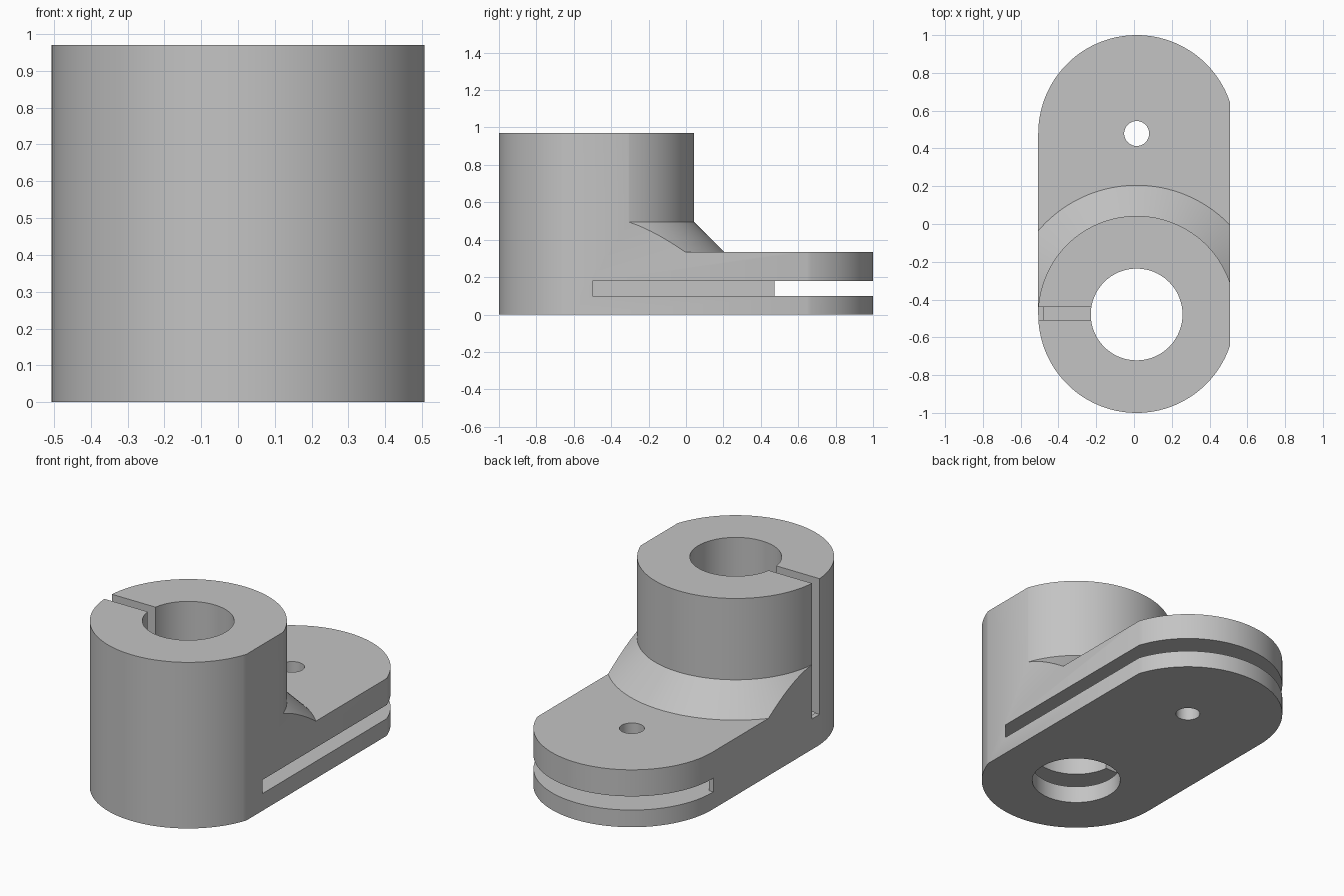
import bpy, bmesh
from math import pi, cos, sin, acos

if "Cube" in bpy.data.objects:
    bpy.data.objects.remove(bpy.data.objects["Cube"], do_unlink=True)

CX, CY, R = 0.014, 0.479, 0.521      # axis offset, axis distance, end radius
FLAT = 0.507                         # flat on the left side
BASE_H, TOP_H = 0.335, 0.97
SLOT_LOW, SLOT_HIGH = 0.1, 0.18

grey = bpy.data.materials.new("machined grey")
grey.use_nodes = True
colour = (0.55, 0.55, 0.55, 1)
grey.diffuse_color = colour
grey.node_tree.nodes["Principled BSDF"].inputs["Base Color"].default_value = colour


def make_object(name, bm):
    bmesh.ops.recalc_face_normals(bm, faces=bm.faces)
    mesh = bpy.data.meshes.new(name)
    bm.to_mesh(mesh)
    bm.free()
    mesh.materials.append(grey)
    obj = bpy.data.objects.new(name, mesh)
    bpy.context.collection.objects.link(obj)
    return obj


def prism(name, outline, low, high):
    bm = bmesh.new()
    face = bm.faces.new([bm.verts.new((x, y, low)) for x, y in outline])
    extruded = bmesh.ops.extrude_face_region(bm, geom=[face])["geom"]
    top = [v for v in extruded if isinstance(v, bmesh.types.BMVert)]
    bmesh.ops.translate(bm, verts=top, vec=(0, 0, high - low))
    return make_object(name, bm)


def arc(y, radius, start, end, steps=64):
    angles = [start + (end - start) * i / steps for i in range(steps + 1)]
    return [(CX + radius * cos(a), y + radius * sin(a)) for a in angles]


def lathe(name, profile, steps=128):
    bm = bmesh.new()
    rings = [[bm.verts.new((x, y, z)) for x, y in arc(-CY, r, 0, 2 * pi, steps)[:-1]]
             for r, z in profile]
    for lower, upper in zip(rings, rings[1:]):
        for i in range(steps):
            j = (i + 1) % steps
            bm.faces.new((lower[i], lower[j], upper[j], upper[i]))
    bm.faces.new(rings[0])
    bm.faces.new(rings[-1])
    return make_object(name, bm)


def combine(target, tool, operation):
    mod = target.modifiers.new(operation.lower(), "BOOLEAN")
    mod.object, mod.operation, mod.solver = tool, operation, "EXACT"
    bpy.context.view_layer.objects.active = target
    bpy.ops.object.modifier_apply(modifier=mod.name)
    bpy.data.objects.remove(tool, do_unlink=True)


# Rounded plan shape with one flattened side
a = acos((FLAT - CX) / R)
plan = arc(-CY, R, -pi, -a) + arc(CY, R, a, pi)
body = prism("clamp_body", plan, 0, TOP_H)

# Side profile: flat base, sloping collar, round tower
profile = [(3, -0.2), (3, BASE_H), (0.684, BASE_H), (R + 0.001, 0.495), (R + 0.001, TOP_H + 0.2)]
combine(body, lathe("tower_envelope", profile), "INTERSECT")

# Large bore and small pin hole
for name, y, radius in (("bore", -CY, 0.243), ("pin_hole", CY, 0.066)):
    combine(body, prism(name, arc(y, radius, 0, 2 * pi)[:-1], -0.1, 1.1), "DIFFERENCE")

# Horizontal slot, open to the back and the flat side
slot = arc(-CY, 0.4935, -pi, 0) + [(0.7, -CY), (0.7, 1.2), (-0.7, 1.2), (-0.7, 0.472),
                                   (CX - 0.4935, 0.472)]
combine(body, prism("slot", slot, SLOT_LOW, SLOT_HIGH), "DIFFERENCE")

# Vertical clamping slit from the bore to the right side
slit = [(-0.7, -0.509), (CX - 0.1, -0.509), (CX - 0.1, -0.439), (-0.7, -0.439)]
combine(body, prism("slit", slit, SLOT_HIGH - 0.002, 1.1), "DIFFERENCE")

bpy.ops.object.select_all(action="DESELECT")
body.select_set(True)
bpy.context.view_layer.objects.active = body
bpy.ops.object.shade_smooth_by_angle(angle=pi / 6)
